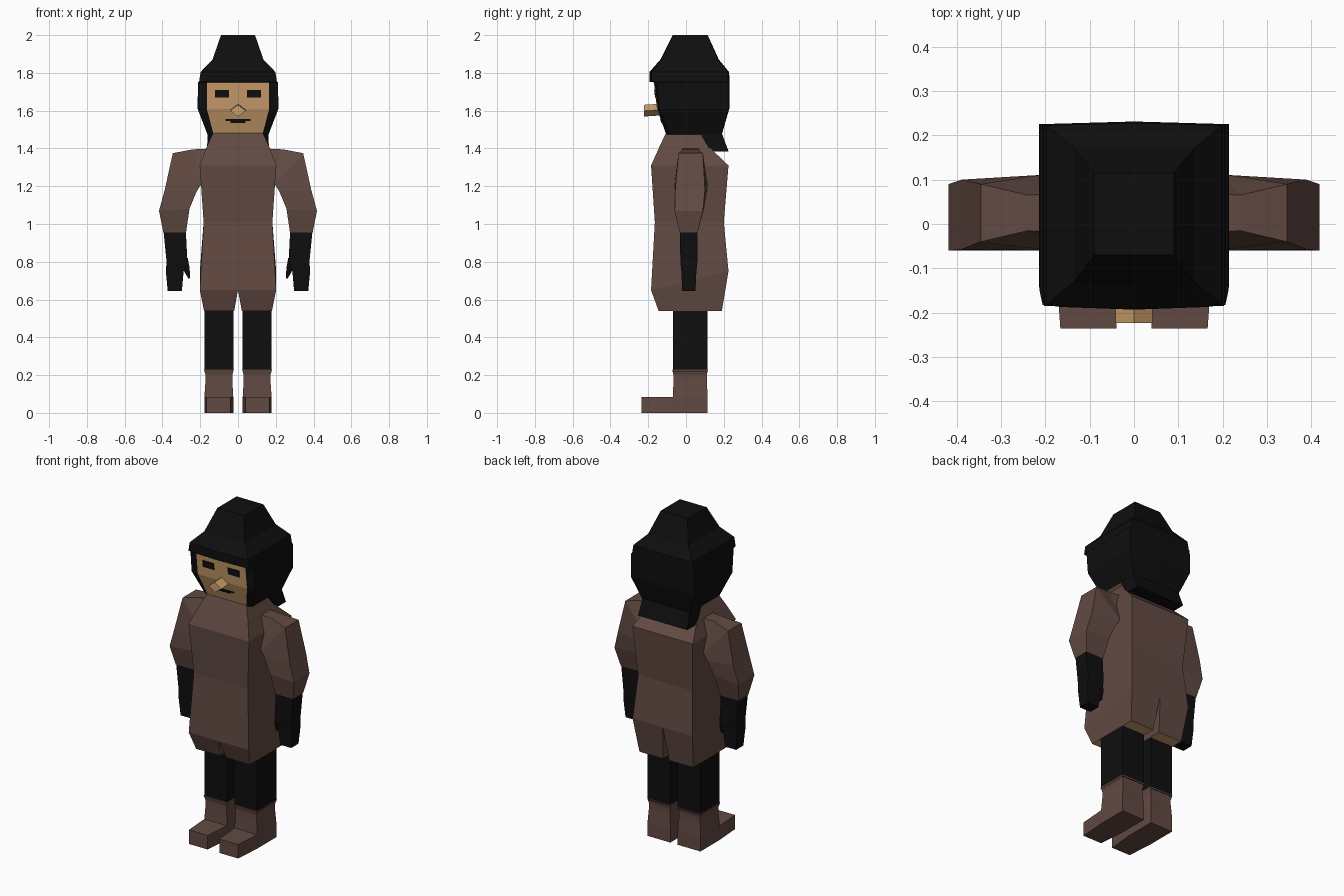
import bpy, bmesh


def material(name, rgb):
    m = bpy.data.materials.new(name)
    m.diffuse_color = (*rgb, 1)
    return m


BLACK = material("black cloth", (0.0045, 0.0045, 0.0045))
BROWN = material("brown leather", (0.122, 0.068, 0.055))
SKIN = material("skin", (0.60, 0.345, 0.15))


def loft(name, rings, mats, closed=True, mirror=True, bottom=0, top=0, pick=None, slit=False):
    """Skin rings of points; pick(level, column) gives the material index."""
    bm = bmesh.new()
    vs = [[bm.verts.new(p) for p in r] for r in rings]
    n = len(rings[0])
    for i in range(len(rings) - 1):
        cols = n if closed or (slit and i == 0) else n - 1
        for j in range(cols):
            k = (j + 1) % n
            f = bm.faces.new((vs[i][j], vs[i][k], vs[i + 1][k], vs[i + 1][j]))
            f.material_index = pick(i, j) if pick else 0
    bm.faces.new(vs[0][::-1]).material_index = bottom
    bm.faces.new(vs[-1]).material_index = top
    if mirror:
        bmesh.ops.mirror(bm, geom=bm.verts[:] + bm.edges[:] + bm.faces[:],
                         axis='X', merge_dist=0.0005)
    bmesh.ops.recalc_face_normals(bm, faces=bm.faces[:])
    me = bpy.data.meshes.new(name)
    bm.to_mesh(me)
    bm.free()
    for m in mats:
        me.materials.append(m)
    ob = bpy.data.objects.new(name, me)
    bpy.context.collection.objects.link(ob)
    return ob


def rect(x0, x1, y0, y1, z):
    return [(x0, y0, z), (x1, y0, z), (x1, y1, z), (x0, y1, z)]


# Coat: half rings mirrored, split at the hem
coat = [rect(0.02, 0.18, -0.145, 0.19, 0.54),
        [(0, -0.185, 0.65), (0.202, -0.185, 0.65), (0.202, 0.225, 0.75), (0, 0.225, 0.75)],
        rect(0, 0.182, -0.165, 0.20, 1.01),
        rect(0, 0.203, -0.185, 0.225, 1.31),
        [(0, -0.14, 1.41), (0.165, -0.14, 1.41), (0.165, 0.13, 1.40), (0, 0.13, 1.40)],
        rect(0, 0.13, -0.105, 0.07, 1.485)]
loft("coat", coat, [BROWN, SKIN], closed=False, bottom=1, slit=True)

# Legs
loft("legs", [rect(0.025, 0.178, -0.07, 0.115, z) for z in (0.22, 0.60)], [BLACK])

# Boots: shaft with a slight ankle band, and a tapered foot
loft("boot_shafts", [rect(0.025, 0.178, -0.07, 0.115, 0),
                     rect(0.025, 0.178, -0.07, 0.115, 0.085),
                     rect(0.03, 0.172, -0.066, 0.11, 0.17),
                     rect(0.03, 0.172, -0.066, 0.11, 0.20),
                     rect(0.022, 0.18, -0.073, 0.116, 0.23)], [BROWN])
loft("boot_toes", [[(0.025, -0.069, 0), (0.178, -0.069, 0), (0.178, -0.069, 0.085), (0.025, -0.069, 0.085)],
                   [(0.04, -0.235, 0), (0.166, -0.235, 0), (0.166, -0.235, 0.085), (0.04, -0.235, 0.085)]],
     [BROWN])


# Sleeves and gloves: sections given by outer and inner edge
def section(xo, zo, yo0, yo1, xi, zi, yi0, yi1):
    return [(xo, yo0, zo), (xo, yo1, zo), (xi, yi1, zi), (xi, yi0, zi)]


loft("sleeves", [section(0.14, 1.40, -0.02, 0.07, 0.14, 1.24, -0.06, 0.11),
                 section(0.24, 1.395, -0.015, 0.065, 0.185, 1.22, -0.06, 0.115),
                 section(0.345, 1.375, -0.04, 0.09, 0.195, 1.21, -0.06, 0.113),
                 section(0.388, 1.18, -0.057, 0.10, 0.22, 1.17, -0.06, 0.11),
                 section(0.418, 1.07, -0.06, 0.09, 0.257, 1.08, -0.06, 0.095),
                 section(0.395, 0.955, -0.035, 0.062, 0.275, 0.955, -0.035, 0.062)], [BROWN])
loft("gloves", [section(0.394, 0.96, -0.032, 0.06, 0.276, 0.96, -0.032, 0.06),
                section(0.378, 0.80, -0.03, 0.06, 0.268, 0.80, -0.03, 0.06),
                section(0.382, 0.75, -0.025, 0.055, 0.288, 0.75, -0.025, 0.055),
                section(0.372, 0.645, -0.02, 0.05, 0.297, 0.645, -0.02, 0.05)], [BLACK])
loft("thumbs", [section(0.31, 0.82, -0.015, 0.045, 0.266, 0.82, -0.015, 0.045),
                section(0.295, 0.765, -0.015, 0.045, 0.256, 0.765, -0.015, 0.045),
                section(0.262, 0.71, 0, 0.03, 0.254, 0.715, 0, 0.03)], [BLACK])


# Head and hood: half rings, front column of the lower levels is the face
def head_ring(z, fx, x, yf, yc, yb, mid=0.0):
    return [(0, yf - mid, z), (fx, yf, z), (x, yc, z), (x, yb, z), (0, yb + mid, z)]


head = [head_ring(1.475, 0.13, 0.162, -0.105, -0.09, 0.19),
        head_ring(1.61, 0.165, 0.214, -0.15, -0.14, 0.225, 0.004),
        head_ring(1.75, 0.165, 0.212, -0.166, -0.155, 0.225, 0.004),
        head_ring(1.752, 0.165, 0.206, -0.187, -0.182, 0.225, 0.006),
        head_ring(1.805, 0.16, 0.198, -0.187, -0.182, 0.222, 0.006),
        head_ring(1.87, 0.11, 0.135, -0.132, -0.13, 0.17, 0.004),
        head_ring(2.0, 0.07, 0.09, -0.07, -0.07, 0.115)]
loft("hood_and_face", head, [BLACK, SKIN], closed=False, bottom=1,
     pick=lambda i, j: 1 if i < 2 and j == 0 else 0)

# Hood flap over the nape
loft("hood_flap", [rect(0, 0.165, 0.13, 0.225, 1.385),
                   rect(0, 0.16, 0.075, 0.19, 1.48)], [BLACK], closed=False)

# Nose: diamond peg
loft("nose", [[(0, y, 1.637 - d), (0.042, y, 1.605 - d), (0, y, 1.575 - d), (-0.042, y, 1.605 - d)]
              for y, d in ((-0.13, 0), (-0.223, 0.006))], [SKIN], mirror=False)


# Eyes and mouth: thin plates lying on the face
def face_y(z):
    if z > 1.61:
        return -0.154 - (z - 1.61) / 0.14 * 0.016
    return -0.105 - (z - 1.475) / 0.135 * 0.049


def plate(name, x0, x1, z0, z1, mirror):
    rings = [[(x0, face_y(z) - 0.003, z), (x1, face_y(z) - 0.003, z),
              (x1, face_y(z) + 0.006, z), (x0, face_y(z) + 0.006, z)] for z in (z0, z1)]
    loft(name, rings, [BLACK], mirror=mirror)


plate("eyes", 0.047, 0.122, 1.67, 1.71, True)
plate("upper_lip", -0.065, 0.065, 1.546, 1.555, False)
plate("lower_lip", -0.04, 0.04, 1.535, 1.545, False)
